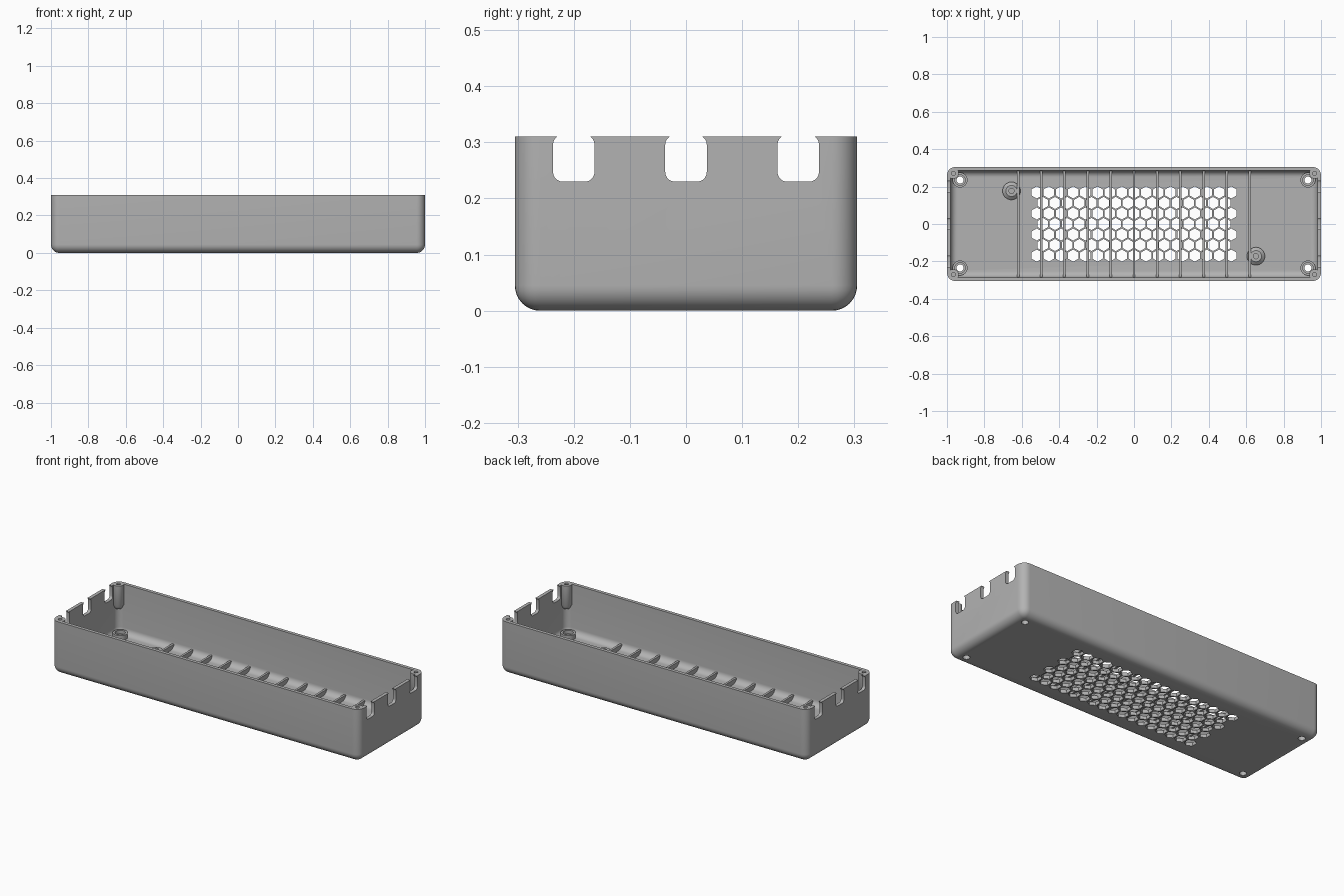
import bpy, bmesh, math
from mathutils import Matrix

if "Cube" in bpy.data.objects:
    bpy.data.objects.remove(bpy.data.objects["Cube"], do_unlink=True)

grey = bpy.data.materials.new("mid grey")
grey.use_nodes = True
COLOUR = (0.45, 0.45, 0.45, 1)
grey.diffuse_color = COLOUR
grey.node_tree.nodes["Principled BSDF"].inputs["Base Color"].default_value = COLOUR

L, W, H, WALL, FLOOR, R = 1.0, 0.305, 0.31, 0.02, 0.02, 0.045
CORNERS = [(sx, sy) for sx in (-1, 1) for sy in (-1, 1)]


def finish(name, bm):
    bmesh.ops.recalc_face_normals(bm, faces=bm.faces[:])
    me = bpy.data.meshes.new(name)
    bm.to_mesh(me)
    bm.free()
    me.materials.append(grey)
    ob = bpy.data.objects.new(name, me)
    bpy.context.collection.objects.link(ob)
    return ob


def activate(ob):
    bpy.ops.object.select_all(action='DESELECT')
    ob.select_set(True)
    bpy.context.view_layer.objects.active = ob


def smooth(ob):
    activate(ob)
    bpy.ops.object.shade_smooth_by_angle(angle=math.radians(35))


def cut(ob, cutter):
    cutter.hide_render = True
    mod = ob.modifiers.new("cut", 'BOOLEAN')
    mod.operation = 'DIFFERENCE'
    mod.solver = 'EXACT'
    mod.object = cutter
    activate(ob)
    bpy.ops.object.modifier_apply(modifier=mod.name)


def add_box(bm, x, y, z, sx, sy, sz):
    mat = Matrix.Translation((x, y, z)) @ Matrix.Diagonal((sx, sy, sz, 1))
    return bmesh.ops.create_cube(bm, size=1, matrix=mat)["verts"]


def add_prism(bm, x, y, z0, z1, r, sides, r_top=None, turn=0):
    mat = Matrix.Translation((x, y, (z0 + z1) / 2)) @ Matrix.Rotation(turn, 4, 'Z')
    bmesh.ops.create_cone(bm, cap_ends=True, segments=sides, radius1=r,
                          radius2=r if r_top is None else r_top, depth=z1 - z0, matrix=mat)


def tub(name, hx, hy, z0, z1, r):
    """Box with rounded upright corners and a rounded bottom edge."""
    bm = bmesh.new()
    add_box(bm, 0, 0, (z0 + z1) / 2, 2 * hx, 2 * hy, z1 - z0)
    edges = [e for e in bm.edges if min(v.co.z for v in e.verts) < z0 + 0.001]
    bmesh.ops.bevel(bm, geom=edges, offset=r, offset_type='OFFSET',
                    segments=8, profile=0.5, affect='EDGES')
    return finish(name, bm)


def lathe(name, places, profile, sides=32):
    """Spin a closed (radius, height) outline into a ring at each place."""
    bm = bmesh.new()
    for x, y in places:
        rings = [[bm.verts.new((x + r * math.cos(2 * math.pi * i / sides),
                                y + r * math.sin(2 * math.pi * i / sides), z))
                  for i in range(sides)] for r, z in profile]
        for a, b in zip(rings, rings[1:] + rings[:1]):
            for i in range(sides):
                j = (i + 1) % sides
                bm.faces.new((a[i], a[j], b[j], b[i]))
    ob = finish(name, bm)
    smooth(ob)
    return ob


# Hollow shell
shell = tub("enclosure_shell", L, W, 0, H, R)
cavity = tub("cavity_cutter", L - WALL, W - WALL, FLOOR, H + 0.1, 0.035)
cut(shell, cavity)

# Honeycomb vent, alternating long and short rows
PITCH = 0.065
bm = bmesh.new()
for row in range(-3, 4):
    count = 17 if row % 2 else 16
    for i in range(count):
        add_prism(bm, (i - (count - 1) / 2) * PITCH, row * PITCH * math.sqrt(3) / 2,
                  -0.05, 0.06, 0.0325, 6, turn=math.pi / 6 * 0)
vents = finish("vent_cutter", bm)

# Cable slots through both end walls
bm = bmesh.new()
for sx in (-1, 1):
    for y in (-0.2, 0, 0.2):
        verts = add_box(bm, sx * L, y, 0.2715, 0.12, 0.074, 0.083)
        edges = {e for v in verts for e in v.link_edges
                 if abs(e.verts[0].co.x - e.verts[1].co.x) > 0.1}
        bmesh.ops.bevel(bm, geom=list(edges), offset=0.017, segments=5,
                        profile=0.5, affect='EDGES')
slots = finish("slot_cutter", bm)

# Screw holes through the floor and into the corner posts
FEET = [(sx * 0.93, sy * 0.235) for sx, sy in CORNERS]
POSTS = [(sx * 0.966, sy * 0.271) for sx, sy in CORNERS]
bm = bmesh.new()
for x, y in FEET:
    add_prism(bm, x, y, -0.05, 0.06, 0.019, 24)
floor_holes = finish("floor_hole_cutter", bm)
bm = bmesh.new()
for x, y in POSTS:
    add_prism(bm, x, y, H - 0.09, H + 0.05, 0.011, 20)
post_holes = finish("post_hole_cutter", bm)

# Corner posts with tapered undersides
bm = bmesh.new()
for x, y in POSTS:
    add_prism(bm, x, y, H - 0.12, H, 0.029, 24)
    add_prism(bm, x, y, H - 0.14, H - 0.12, 0.018, 24, r_top=0.029)
bmesh.ops.remove_doubles(bm, verts=bm.verts[:], dist=0.0001)
inner = [f for f in bm.faces if abs(f.calc_center_median().z - H + 0.12) < 0.001]
bmesh.ops.delete(bm, geom=inner, context='FACES_ONLY')
posts = finish("corner_screw_posts", bm)

for cutter in (vents, slots, floor_holes, post_holes):
    cut(shell, cutter)
cut(posts, post_holes)
smooth(shell)
smooth(posts)
for cutter in (cavity, vents, slots, floor_holes, post_holes):
    bpy.data.objects.remove(cutter, do_unlink=True)

# Flat ribs across the floor
bm = bmesh.new()
for k in range(-5, 6):
    add_box(bm, k * 0.124, 0, 0.032, 0.013, 0.576, 0.028)
finish("floor_ribs", bm)

# Foot bosses with a stepped bore, and two board standoffs
lathe("foot_bosses", FEET, [(0.04, 0.015), (0.04, 0.048), (0.028, 0.048),
                            (0.028, 0.028), (0.019, 0.028), (0.019, 0.015)])
lathe("board_standoffs", [(-0.655, 0.177), (0.652, -0.172)],
      [(0.048, 0.015), (0.048, 0.03), (0.03, 0.045), (0.014, 0.045), (0.014, 0.015)])
bpy.ops.object.select_all(action='DESELECT')
